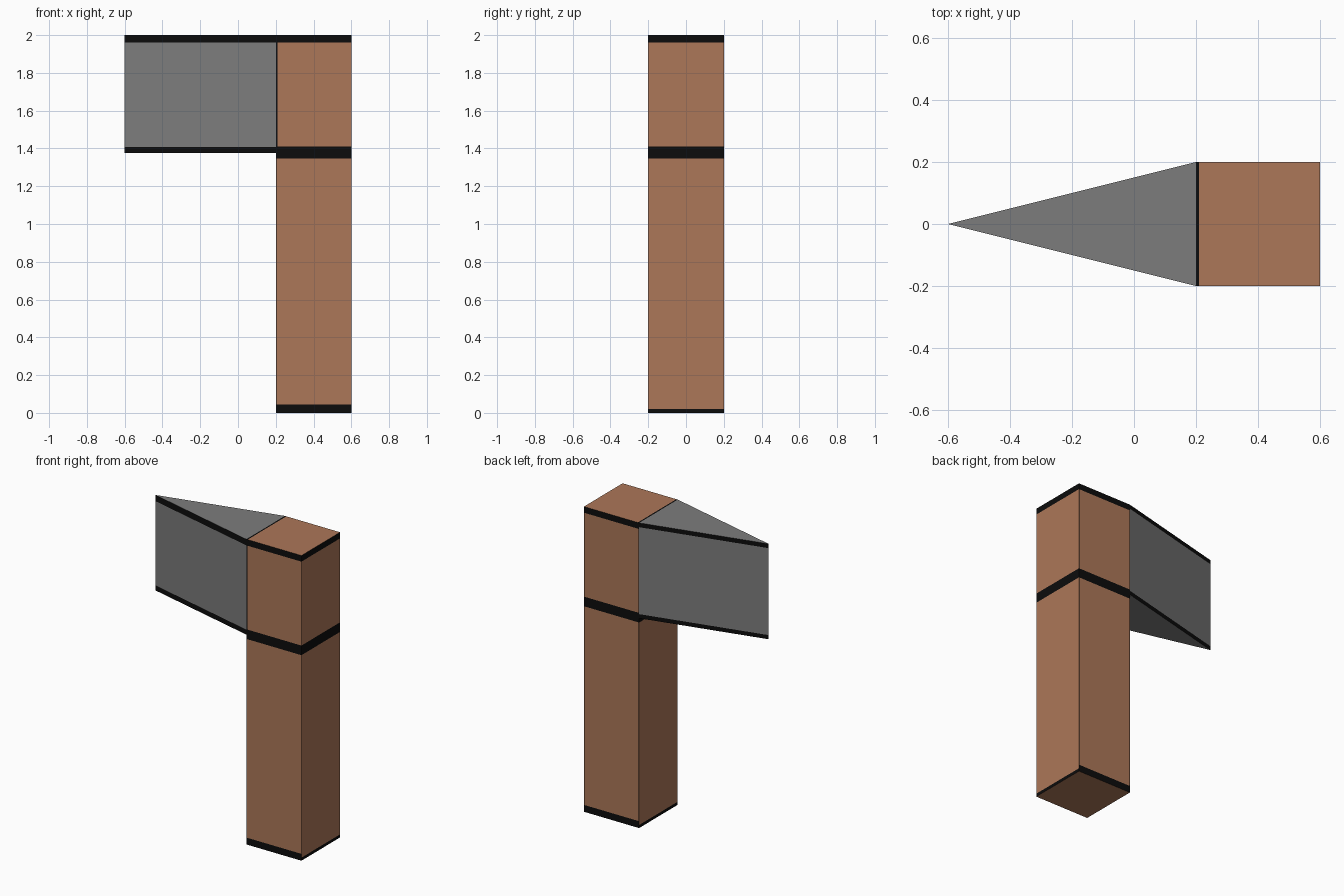
import bpy, bmesh
from mathutils import Vector

if "Cube" in bpy.data.objects:
    bpy.data.objects.remove(bpy.data.objects["Cube"])


def material(name, rgb):
    m = bpy.data.materials.new(name)
    m.diffuse_color = (*rgb, 1)
    m.use_nodes = True
    m.node_tree.nodes["Principled BSDF"].inputs["Base Color"].default_value = m.diffuse_color
    return m


BROWN = material("brown wood", (0.413, 0.184, 0.098))
GRAY = material("gray metal", (0.202, 0.202, 0.202))
BLACK = material("black trim", (0.0037, 0.0037, 0.0037))


def prism(name, outline, z0, z1, base, cuts_z, cuts_x, is_trim):
    """Extrude an outline upward, slice it, and colour trim faces by a rule."""
    bm = bmesh.new()
    bottom = bm.faces.new([bm.verts.new((x, y, z0)) for x, y in outline])
    ext = bmesh.ops.extrude_face_region(bm, geom=[bottom], use_keep_orig=True)
    top = [g for g in ext["geom"] if isinstance(g, bmesh.types.BMVert)]
    bmesh.ops.translate(bm, verts=top, vec=(0, 0, z1 - z0))
    for axis, cuts in (((0, 0, 1), cuts_z), ((1, 0, 0), cuts_x)):
        for c in cuts:
            geom = bm.verts[:] + bm.edges[:] + bm.faces[:]
            bmesh.ops.bisect_plane(bm, geom=geom, plane_co=Vector(axis) * c, plane_no=axis)
    bmesh.ops.recalc_face_normals(bm, faces=bm.faces)
    bm.normal_update()
    for f in bm.faces:
        f.material_index = int(is_trim(f.calc_center_median(), f.normal))
    me = bpy.data.meshes.new(name)
    bm.to_mesh(me)
    bm.free()
    me.materials.append(base)
    me.materials.append(BLACK)
    ob = bpy.data.objects.new(name, me)
    bpy.context.collection.objects.link(ob)
    return ob


SQUARE = [(0.2, -0.2), (0.6, -0.2), (0.6, 0.2), (0.2, 0.2)]
WEDGE = [(-0.6, 0), (0.2, -0.2), (0.2, 0.2)]
SPLIT = 1.375


# Thin upright seams on the front and back faces
def seam(c, n):
    if n.y < -0.5:
        return c.x < 0.205
    return n.y > 0.5 and (c.x < 0.205 or c.x > 0.595)


# Handle: trim is deeper on the front and back than on the sides
def handle_trim(c, n):
    if abs(n.z) > 0.5:
        return False
    foot = 0.045 if abs(n.y) > 0.5 else 0.02
    return c.z < foot or c.z > 1.347 or seam(c, n)


# Head block: bands above and below, seam next to the blade
def head_trim(c, n):
    if abs(n.z) > 0.5:
        return n.z > 0 and c.x < 0.21
    return c.z < 1.41 or c.z > 1.96 or seam(c, n) or (n.y < -0.5 and c.x < 0.21)


# Blade: bands along the upper and lower edges, thinner at the back
def blade_trim(c, n):
    if abs(n.z) > 0.5 or n.x > 0.5:
        return False
    if n.y < 0:
        return c.z < 1.408 or c.z > 1.96
    return c.z < 1.402 or c.z > 1.972


prism("handle", SQUARE, 0, SPLIT, BROWN, (0.02, 0.045, 1.347), (0.205, 0.595), handle_trim)
prism("head_block", SQUARE, SPLIT, 2, BROWN, (1.41, 1.96), (0.205, 0.21, 0.595), head_trim)
prism("blade", WEDGE, SPLIT, 2, GRAY, (1.402, 1.408, 1.96, 1.972), (), blade_trim)
